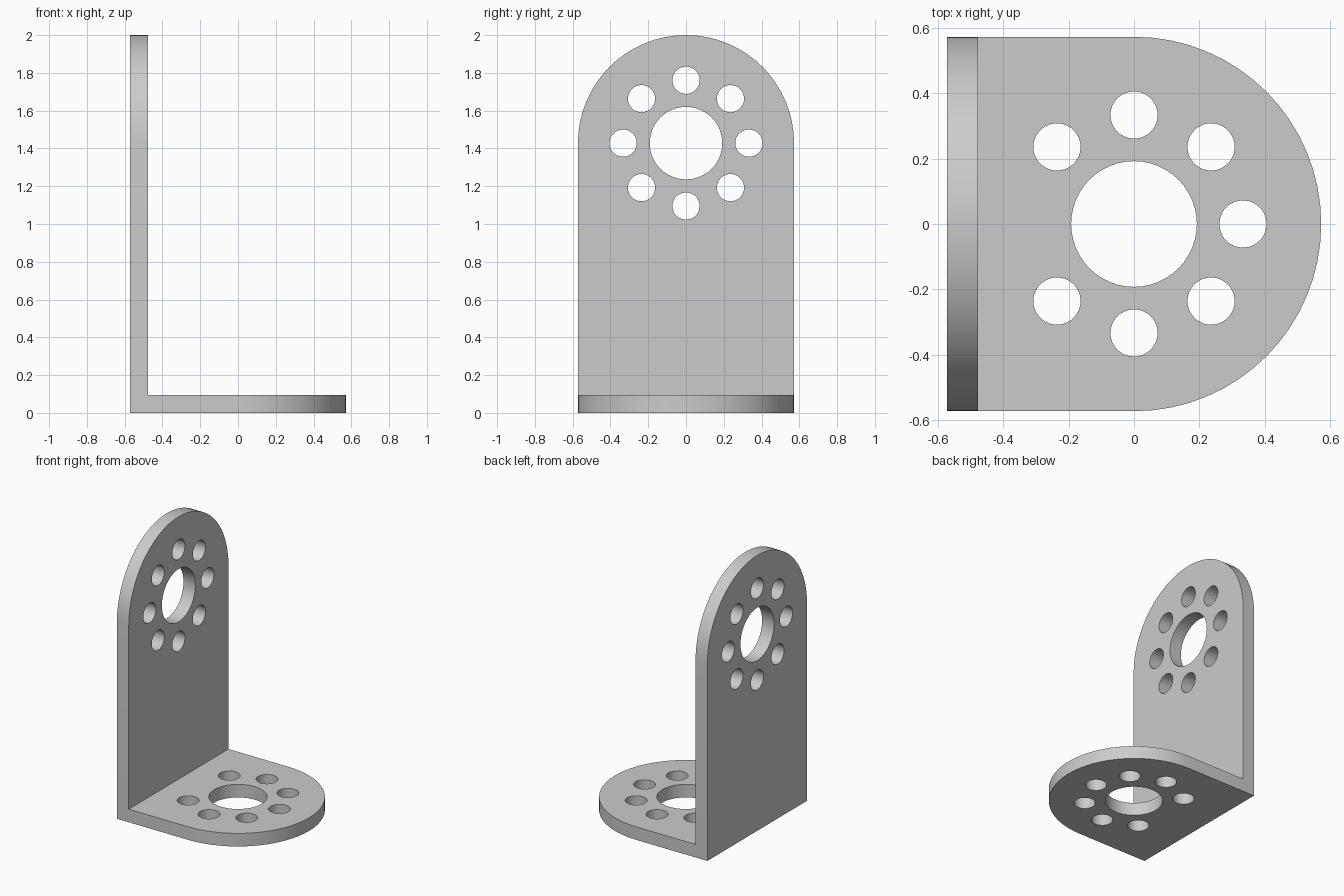
import bpy, bmesh
from math import pi, sin, cos
from mathutils import Matrix, Vector

cube = bpy.data.objects.get("Cube")
if cube:
    bpy.data.objects.remove(cube, do_unlink=True)

R = 0.572           # half width and end radius
T = 0.095           # plate thickness
WALL_Z = 2 - R      # centre of the wall's hole pattern
RING = 0.333        # radius of the bolt circle
SMALL, LARGE = 0.072, 0.192

# Wall frame: local x -> z, local y -> y, local z -> -x
TO_WALL = Matrix(((0, 0, -1, -R + T), (0, 1, 0, 0), (1, 0, 0, WALL_Z), (0, 0, 0, 1)))
TO_BASE = Matrix.Identity(4)

steel = bpy.data.materials.new("plain_grey")
steel.use_nodes = True
GREY = (0.6, 0.6, 0.6, 1)
steel.diffuse_color = GREY
steel.node_tree.nodes["Principled BSDF"].inputs["Base Color"].default_value = GREY


def make_object(name, bm):
    bmesh.ops.recalc_face_normals(bm, faces=bm.faces)
    mesh = bpy.data.meshes.new(name)
    bm.to_mesh(mesh)
    bm.free()
    mesh.materials.append(steel)
    obj = bpy.data.objects.new(name, mesh)
    bpy.context.collection.objects.link(obj)
    return obj


def round_plate(name, length, matrix, steps=32):
    """Plate with a square end at x = -length and a half-round end about the origin."""
    bm = bmesh.new()
    arc = [(R * sin(pi * i / steps), -R * cos(pi * i / steps)) for i in range(steps + 1)]
    outline = [(-length, -R)] + arc + [(-length, R)]
    face = bm.faces.new([bm.verts.new((x, y, 0)) for x, y in outline])
    top = bmesh.ops.extrude_face_region(bm, geom=[face])["geom"]
    bmesh.ops.translate(bm, vec=(0, 0, T), verts=[v for v in top if isinstance(v, bmesh.types.BMVert)])
    bm.transform(matrix)
    return make_object(name, bm)


def hole_cutters(name, matrix, skipped=()):
    """Centre bore and a ring of eight bolt holes, through the plate."""
    bm = bmesh.new()
    holes = [(0, 0, LARGE)]
    holes += [(RING * cos(i * pi / 4), RING * sin(i * pi / 4), SMALL)
              for i in range(8) if i not in skipped]
    for x, y, r in holes:
        bmesh.ops.create_cone(bm, cap_ends=True, segments=48, radius1=r, radius2=r, depth=2 * T,
                              matrix=Matrix.Translation(Vector((x, y, T / 2))))
    bm.transform(matrix)
    obj = make_object(name, bm)
    obj.hide_render = True
    return obj


# Two plates meeting in an L; the base has no hole beside the wall
bracket = round_plate("angle_bracket", R, TO_BASE)
tools = [
    (round_plate("wall_plate", WALL_Z, TO_WALL), 'UNION'),
    (hole_cutters("wall_holes", TO_WALL), 'DIFFERENCE'),
    (hole_cutters("base_holes", TO_BASE, skipped=(4,)), 'DIFFERENCE'),
]

bpy.ops.object.select_all(action='DESELECT')
bracket.select_set(True)
bpy.context.view_layer.objects.active = bracket
for tool, operation in tools:
    mod = bracket.modifiers.new(tool.name, 'BOOLEAN')
    mod.operation = operation
    mod.solver = 'EXACT'
    mod.object = tool
    bpy.ops.object.modifier_apply(modifier=mod.name)
    bpy.data.objects.remove(tool, do_unlink=True)

bpy.ops.object.shade_smooth_by_angle(angle=pi / 6)
